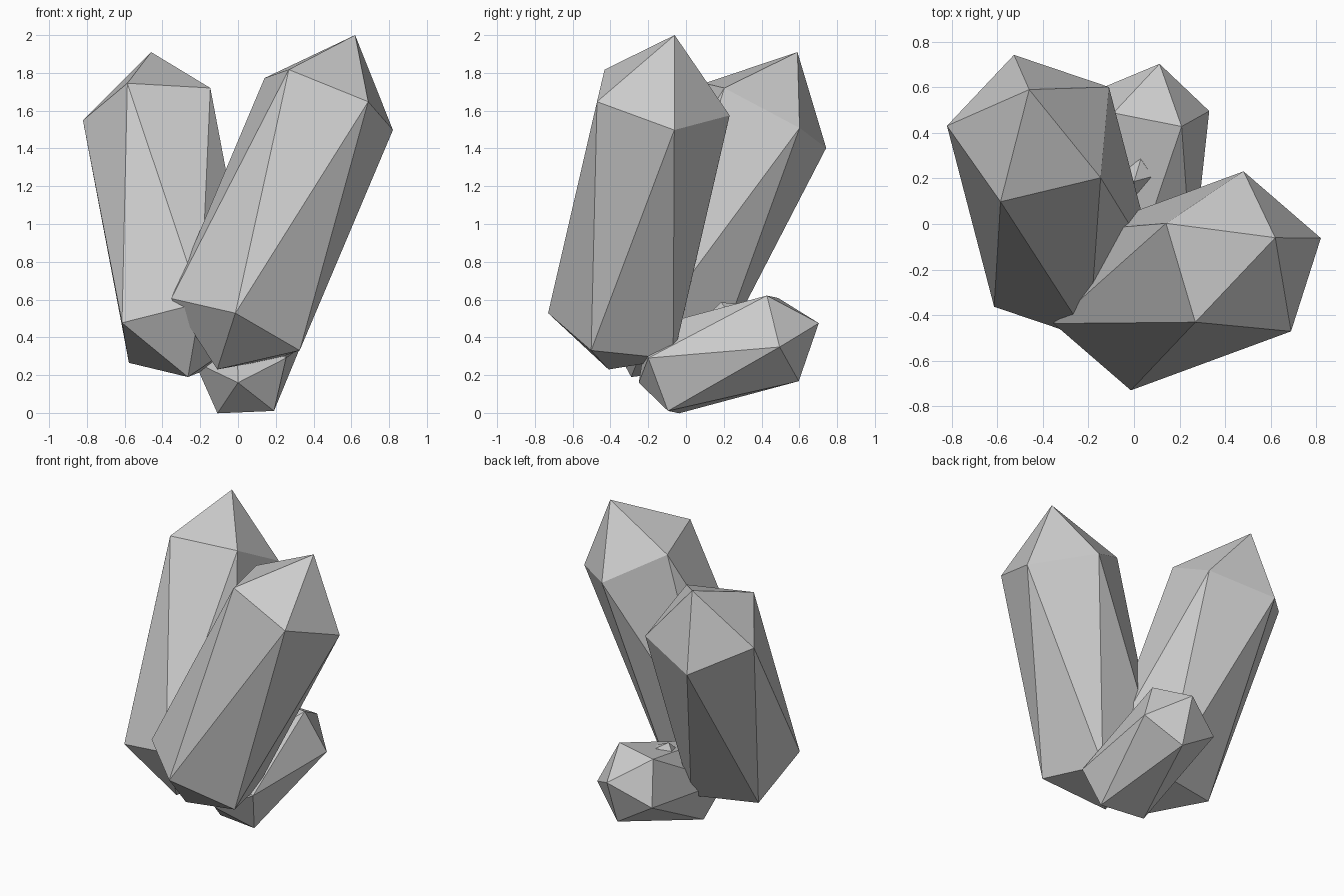
import bpy, bmesh, math
from mathutils import Vector, Quaternion

if "Cube" in bpy.data.objects:
    bpy.data.objects.remove(bpy.data.objects["Cube"])


def crystal(name, axis, radius, tip, upper, lower, root, corner):
    """Five-sided stretched crystal: pointed tip, two rings turned by half a side, blunt root.
    corner is one corner of the upper ring and sets the twist."""
    axis = Vector(axis).normalized()
    upper, lower = Vector(upper), Vector(lower)
    spoke = Vector(corner) - upper
    spoke = (spoke - axis * spoke.dot(axis)).normalized() * radius
    bm = bmesh.new()
    bm.verts.new(tip)
    bm.verts.new(root)
    for i in range(5):
        angle = math.radians(72 * i)
        bm.verts.new(upper + Quaternion(axis, angle) @ spoke)
        bm.verts.new(lower + Quaternion(axis, angle + math.radians(36)) @ spoke)
    bmesh.ops.convex_hull(bm, input=bm.verts[:])
    bmesh.ops.recalc_face_normals(bm, faces=bm.faces[:])
    mesh = bpy.data.meshes.new(name)
    bm.to_mesh(mesh)
    bm.free()
    obj = bpy.data.objects.new(name, mesh)
    bpy.context.collection.objects.link(obj)
    return obj


# Tall crystal leaning to the right
crystal("right_crystal", (.384, .207, .90), .387, (.62, -.06, 2.0),
        (.48, -.146, 1.662), (-.013, -.353, .441), (-.11, -.41, .23), (.69, -.47, 1.65))

# Tall crystal leaning back on the left
crystal("left_crystal", (-.063, .473, .879), .385, (-.46, .59, 1.91),
        (-.438, .415, 1.585), (-.286, -.177, .40), (-.265, -.29, .19), (-.585, .10, 1.745))

# Short crystal lying towards the back
crystal("back_crystal", (.172, .935, .309), .26, (.112, .703, .475),
        (.08, .52, .415), (.02, -.128, .204), (0, -.25, .16), (.34, .505, .35))

# Tiny crystal sunk into the gap between the others
crystal("small_crystal", (.05, .75, .66), .075, (.03, .285, .575),
        (.015, .235, .53), (0, -.02, .31), (0, -.06, .27), (.06, .22, .55))
